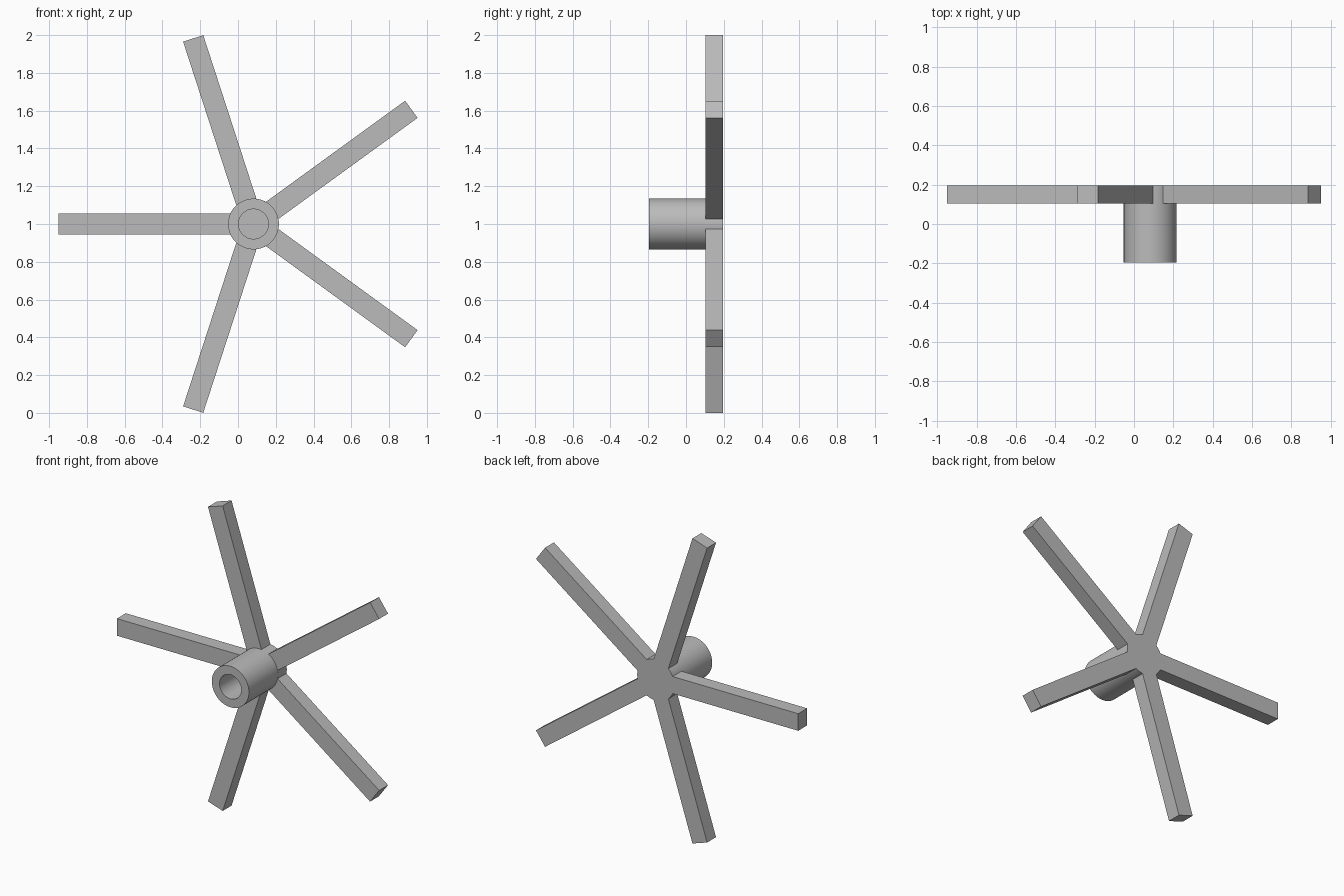
import bpy
import bmesh
from math import asin, cos, sin, pi, tau

cube = bpy.data.objects.get("Cube")
if cube:
    bpy.data.objects.remove(cube)

HUB_X, HUB_Z = 0.082, 1.0
HUB_R, BORE_R = 0.1345, 0.079
ARM_LENGTH, ARM_HALF = 1.033, 0.056
FRONT, PLATE, BACK = -0.196, 0.104, 0.196
ARMS, SEGMENTS, ARC_STEPS = 5, 64, 6

grey = bpy.data.materials.new("plain grey")
grey.use_nodes = True
colour = (0.5, 0.5, 0.5, 1)
grey.diffuse_color = colour
grey.node_tree.nodes["Principled BSDF"].inputs["Base Color"].default_value = colour


def finish(bm, name):
    bmesh.ops.recalc_face_normals(bm, faces=bm.faces)
    mesh = bpy.data.meshes.new(name)
    bm.to_mesh(mesh)
    bm.free()
    mesh.materials.append(grey)
    obj = bpy.data.objects.new(name, mesh)
    obj.location = (HUB_X, 0, HUB_Z)
    bpy.context.collection.objects.link(obj)
    bpy.ops.object.select_all(action='DESELECT')
    obj.select_set(True)
    bpy.context.view_layer.objects.active = obj
    bpy.ops.object.shade_smooth_by_angle(angle=pi / 6)
    return obj


# Five square arms joined by short arcs of the hub, as one extruded outline
root = asin(ARM_HALF / HUB_R)
gap = tau / ARMS - 2 * root
outline = []
for i in range(ARMS):
    a = pi + i * tau / ARMS
    for side in (-ARM_HALF, ARM_HALF):
        outline.append((ARM_LENGTH * cos(a) - side * sin(a),
                        ARM_LENGTH * sin(a) + side * cos(a)))
    for k in range(ARC_STEPS + 1):
        t = a + root + gap * k / ARC_STEPS
        outline.append((HUB_R * cos(t), HUB_R * sin(t)))

bm = bmesh.new()
face = bm.faces.new([bm.verts.new((x, PLATE, z)) for x, z in outline])
extruded = bmesh.ops.extrude_face_region(bm, geom=[face], use_keep_orig=True)
moved = [v for v in extruded["geom"] if isinstance(v, bmesh.types.BMVert)]
bmesh.ops.translate(bm, verts=moved, vec=(0, BACK - PLATE, 0))
finish(bm, "five_arm_spider")

# Hollow shaft sleeve, open at the front and closed behind by the arms
bm = bmesh.new()
profile = [(BORE_R, PLATE), (BORE_R, FRONT), (HUB_R, FRONT), (HUB_R, PLATE)]
rings = [[bm.verts.new((r * cos(tau * k / SEGMENTS), y, r * sin(tau * k / SEGMENTS)))
          for k in range(SEGMENTS)] for r, y in profile]
for inner, outer in zip(rings, rings[1:]):
    for k in range(SEGMENTS):
        n = (k + 1) % SEGMENTS
        bm.faces.new((inner[k], inner[n], outer[n], outer[k]))
finish(bm, "hub_sleeve")
